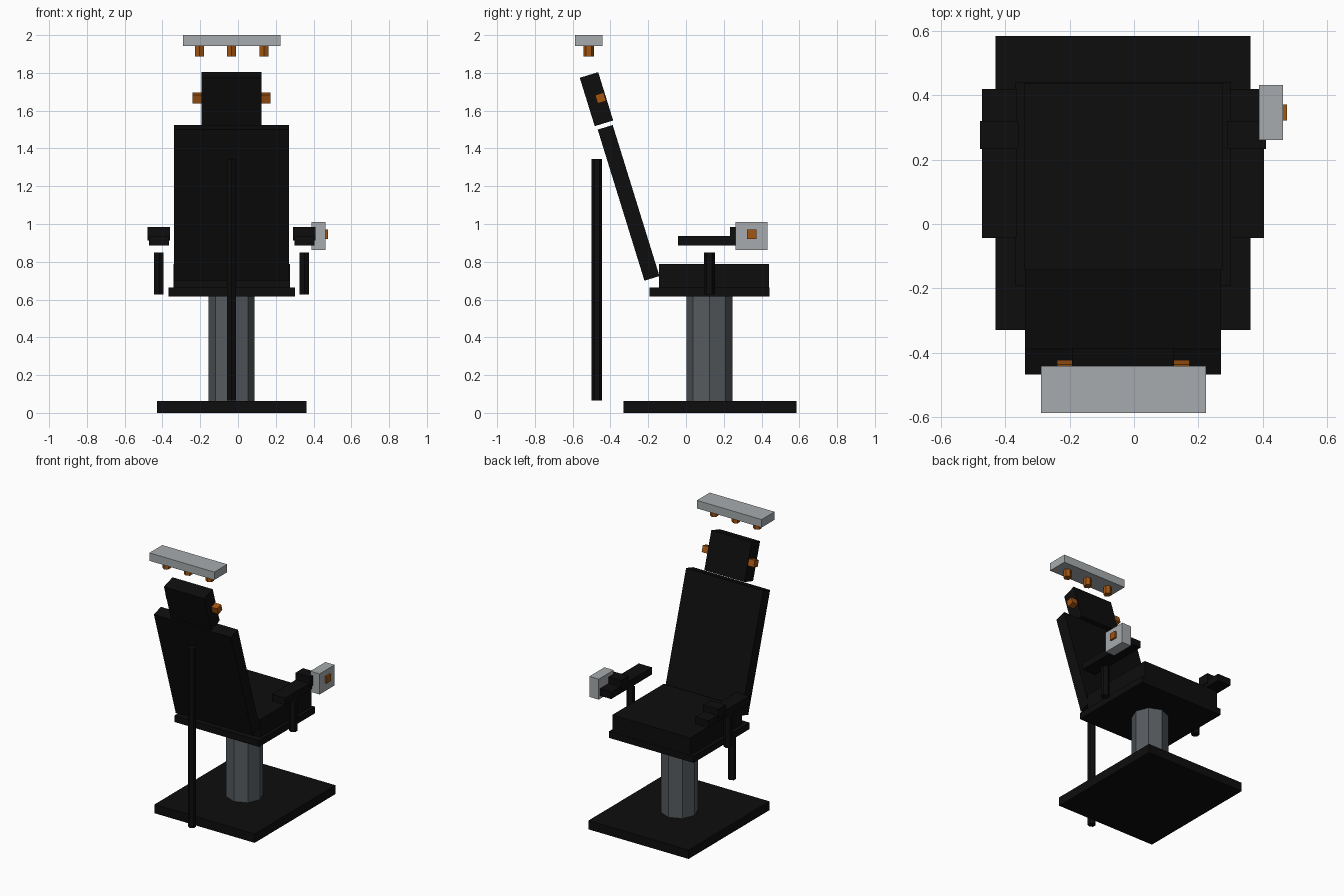
import bpy, math
from mathutils import Matrix

if "Cube" in bpy.data.objects:
    bpy.data.objects.remove(bpy.data.objects["Cube"])


def material(name, rgb):
    m = bpy.data.materials.new(name)
    m.diffuse_color = (*rgb, 1)
    m.use_nodes = True
    m.node_tree.nodes["Principled BSDF"].inputs["Base Color"].default_value = m.diffuse_color
    return m


BLACK = material("black", (0.004, 0.004, 0.004))
STEEL = material("dark steel", (0.095, 0.105, 0.115))
GREY = material("light grey", (0.39, 0.41, 0.42))
ORANGE = material("orange", (0.36, 0.09, 0.006))
CX = -0.034            # chair centre line
TILT = math.radians(17.2)


def finish(name, mat):
    ob = bpy.context.object
    ob.name = ob.data.name = name
    ob.data.materials.append(mat)
    return ob


def box(name, x, y, z, mat):
    """Box from (min, max) ranges."""
    bpy.ops.mesh.primitive_cube_add(size=1)
    size = [r[1] - r[0] for r in (x, y, z)]
    mid = [(r[0] + r[1]) / 2 for r in (x, y, z)]
    bpy.context.object.data.transform(
        Matrix.Translation(mid) @ Matrix.Diagonal((*size, 1)))
    return finish(name, mat)


def tilted_box(name, centre, size, mat):
    """Box leaning back with the backrest."""
    bpy.ops.mesh.primitive_cube_add(size=1, location=centre, rotation=(TILT, 0, 0))
    bpy.context.object.data.transform(Matrix.Diagonal((*size, 1)))
    return finish(name, mat)


def post(name, x, y, z0, z1, r, sides, mat):
    bpy.ops.mesh.primitive_cylinder_add(
        vertices=sides, radius=r, depth=z1 - z0, location=(x, y, (z0 + z1) / 2))
    return finish(name, mat)


# base, column and rear pole
box("base_plate", (-0.43, 0.363), (-0.33, 0.585), (0, 0.063), BLACK)
post("column", CX, 0.124, 0.063, 0.62, 0.122, 8, STEEL)
post("rear_pole", CX, -0.472, 0.065, 1.345, 0.027, 6, BLACK)

# seat
box("seat_plate", (-0.369, 0.301), (-0.192, 0.442), (0.617, 0.663), BLACK)
box("seat_cushion", (-0.342, 0.276), (-0.143, 0.439), (0.66, 0.787), BLACK)

# back and headrest, with a lamp each side
tilted_box("backrest", (CX, -0.304, 1.112), (0.61, 0.083, 0.837), BLACK)
tilted_box("headrest", (CX, -0.474, 1.661), (0.318, 0.102, 0.268), BLACK)
for side, label in ((-1, "left"), (1, "right")):
    tilted_box(f"headrest_lamp_{label}", (CX + side * 0.181, -0.452, 1.667),
               (0.05, 0.047, 0.047), ORANGE)

# armrests
for side, label in ((-1, "left"), (1, "right")):
    ax = CX + side * 0.385
    post(f"armrest_post_{label}", ax, 0.124, 0.628, 0.85, 0.029, 6, BLACK)
    box(f"armrest_{label}", (ax - 0.053, ax + 0.053), (-0.043, 0.42), (0.887, 0.937), BLACK)
    box(f"armrest_cuff_{label}", (ax - 0.06, ax + 0.06), (0.233, 0.32), (0.913, 0.983), BLACK)

# control box with button
box("control_box", (0.389, 0.463), (0.262, 0.432), (0.863, 1.01), GREY)
box("control_button", (0.46, 0.476), (0.322, 0.372), (0.921, 0.971), ORANGE)

# overhead unit with three lamps
box("overhead_unit", (-0.29, 0.224), (-0.588, -0.442), (1.943, 2.0), GREY)
for i in (-1, 0, 1):
    post(f"overhead_lamp_{i + 2}", CX + i * 0.171, -0.515, 1.888, 1.945, 0.0275, 6, ORANGE)
